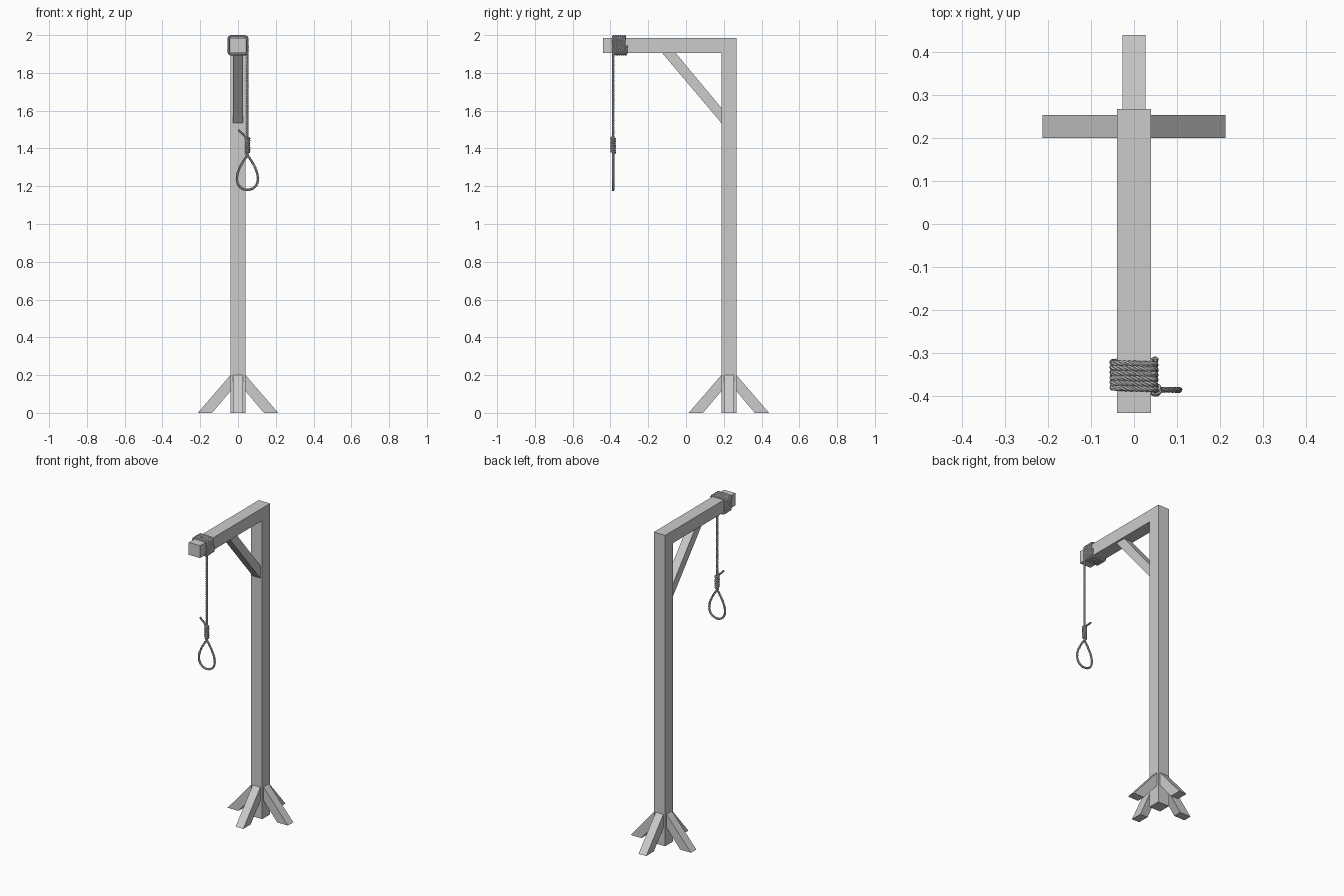
import bpy, bmesh
from math import sin, cos, pi
from mathutils import Vector, Matrix

if "Cube" in bpy.data.objects:
    bpy.data.objects.remove(bpy.data.objects["Cube"])

POST_Y = 0.227


def prism(name, profile, width, mat=Matrix()):
    """Extrude a (u, z) profile in the YZ plane, centred on x = 0."""
    bm = bmesh.new()
    face = bm.faces.new([bm.verts.new((-width / 2, u, z)) for u, z in profile])
    ext = bmesh.ops.extrude_face_region(bm, geom=[face])
    verts = [g for g in ext["geom"] if isinstance(g, bmesh.types.BMVert)]
    bmesh.ops.translate(bm, verts=verts, vec=(width, 0, 0))
    bmesh.ops.transform(bm, matrix=mat, verts=bm.verts)
    bmesh.ops.recalc_face_normals(bm, faces=bm.faces)
    me = bpy.data.meshes.new(name)
    bm.to_mesh(me)
    bm.free()
    ob = bpy.data.objects.new(name, me)
    bpy.context.collection.objects.link(ob)
    return ob


def resample(pts, step):
    """Evenly spaced points along a polyline."""
    out, carry = [pts[0]], 0.0
    for a, b in zip(pts, pts[1:]):
        d = (b - a).length
        t = step - carry
        while t <= d:
            out.append(a.lerp(b, t / d))
            t += step
        carry = d - (t - step)
    return out


def twisted_rope(name, path, strands=3, radius=0.0036, offset=0.0034, pitch=0.036, step=0.0035):
    """Strands wound around a path, using a parallel-transported frame."""
    pts = resample(path, step)
    cu = bpy.data.curves.new(name, 'CURVE')
    cu.dimensions = '3D'
    cu.bevel_depth = radius
    cu.bevel_resolution = 1
    cu.use_fill_caps = True
    rows = [[] for _ in range(strands)]
    normal = Vector((0, 1, 0))
    for i, p in enumerate(pts):
        tan = (pts[min(i + 1, len(pts) - 1)] - pts[max(i - 1, 0)]).normalized()
        normal = (normal - tan * normal.dot(tan)).normalized()
        side = tan.cross(normal)
        for k in range(strands):
            a = 2 * pi * (i * step / pitch + k / strands)
            rows[k].append(p + (normal * cos(a) + side * sin(a)) * offset)
    for row in rows:
        sp = cu.splines.new('POLY')
        sp.points.add(len(row) - 1)
        for q, co in zip(sp.points, row):
            q.co = (*co, 1)
    ob = bpy.data.objects.new(name, cu)
    bpy.context.collection.objects.link(ob)
    bpy.ops.object.select_all(action='DESELECT')
    ob.select_set(True)
    bpy.context.view_layer.objects.active = ob
    bpy.ops.object.convert(target='MESH')
    bpy.ops.object.shade_smooth_by_angle()


# Post and overhanging beam, one L-shaped timber
prism("post_and_beam", [(0.187, 0), (0.267, 0), (0.267, 1.985), (-0.44, 1.985),
                        (-0.44, 1.906), (0.187, 1.906)], 0.08)

# Diagonal brace under the beam
prism("brace", [(-0.127, 1.906), (-0.055, 1.906), (0.187, 1.615), (0.187, 1.535)], 0.054)

# Four splayed feet around the post
for i in range(4):
    mat = Matrix.Translation((0, POST_Y, 0)) @ Matrix.Rotation(i * pi / 2, 4, 'Z')
    prism(f"foot_{i + 1}", [(0.04, 0.2), (0.213, 0), (0.137, 0), (0.04, 0.115)], 0.054, mat)

# Rope path: tail, knot wraps, loop, hanging line, then coil round the beam
RX, RY = 0.05, -0.386
path = [Vector((0.003, RY, 1.498)), Vector((RX - 0.016, RY, 1.468))]
TURNS = 7
for i in range(TURNS * 16 + 1):
    a = pi + 2 * pi * i / 16
    path.append(Vector((RX + 0.009 * cos(a), RY + 0.009 * sin(a),
                        1.459 - 0.083 * i / (TURNS * 16))))
for i in range(65):
    t = 2 * pi * i / 64
    path.append(Vector((RX - 0.074 * sin(t) * abs(sin(t / 2)) ** 1.1, RY,
                        1.273 + 0.092 * cos(t))))
path.append(Vector((RX, RY, 1.93)))
COILS, A, B, R, CZ = 6, 0.05, 0.047, 0.015, 1.946
for turn in range(COILS):
    for k, (sx, sz) in enumerate([(1, 1), (-1, 1), (-1, -1), (1, -1)]):
        for j in range(7):
            f = turn + (k + 0.3 + 0.4 * j / 6) / 4
            a = (k + j / 6) * pi / 2
            path.append(Vector((sx * (A - R) + R * cos(a), RY + 0.07 * f / COILS,
                                CZ + sz * (B - R) + R * sin(a))))
path.append(Vector((A, RY + 0.072, CZ)))
twisted_rope("noose_rope", path)
